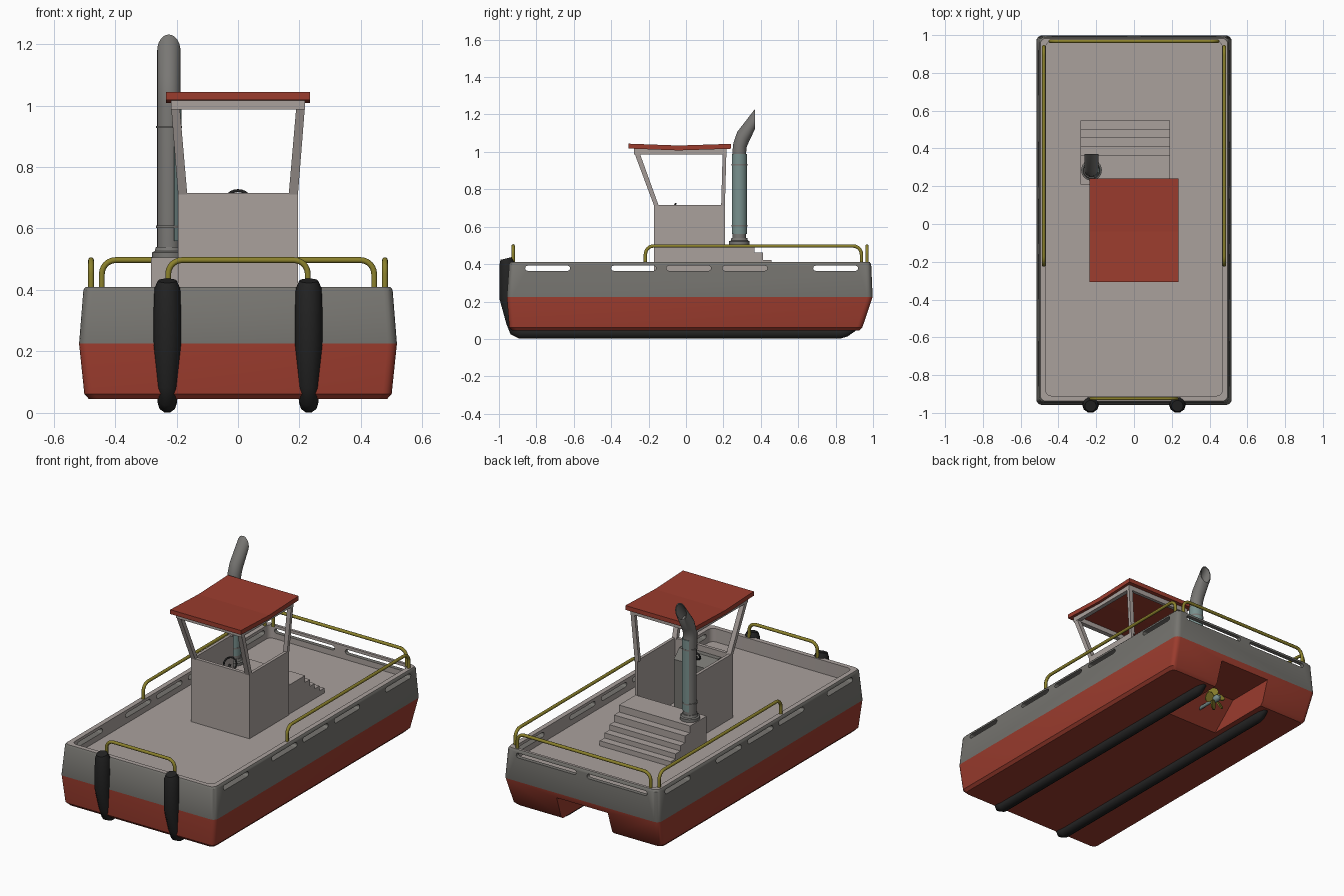
import bpy, bmesh, math
from mathutils import Vector

if "Cube" in bpy.data.objects:
    bpy.data.objects.remove(bpy.data.objects["Cube"])

def material(name, rgb):
    m = bpy.data.materials.new(name)
    m.diffuse_color = (*rgb, 1)
    m.use_nodes = True
    m.node_tree.nodes["Principled BSDF"].inputs["Base Color"].default_value = m.diffuse_color
    return m

RED = material("red_paint", (0.33, 0.045, 0.027))
GREY = material("hull_grey", (0.18, 0.175, 0.16))
DECK = material("deck_light_grey", (0.40, 0.355, 0.335))
BLACK = material("rubber_black", (0.017, 0.017, 0.017))
YELLOW = material("rail_yellow", (0.26, 0.22, 0.025))
STEEL = material("exhaust_grey", (0.19, 0.185, 0.175))
TEAL = material("heat_shield_teal", (0.19, 0.28, 0.27))

def finish(name, bm, mats, smooth=False):
    bmesh.ops.recalc_face_normals(bm, faces=bm.faces)
    me = bpy.data.meshes.new(name)
    bm.to_mesh(me)
    bm.free()
    ob = bpy.data.objects.new(name, me)
    bpy.context.collection.objects.link(ob)
    for m in mats:
        me.materials.append(m)
    bpy.ops.object.select_all(action='DESELECT')
    ob.select_set(True)
    bpy.context.view_layer.objects.active = ob
    if smooth:
        bpy.ops.object.shade_smooth_by_angle(angle=math.radians(35))
    return ob

def add_loft(bm, rings, index=None):
    """Skin closed rings; index gives the material of each band, then both caps."""
    vs = [[bm.verts.new(p) for p in r] for r in rings]
    n = len(vs[0])
    index = index or [0] * (len(vs) + 1)
    for k in range(len(vs) - 1):
        for i in range(n):
            j = (i + 1) % n
            f = bm.faces.new((vs[k][i], vs[k][j], vs[k + 1][j], vs[k + 1][i]))
            f.material_index = index[k]
    bm.faces.new(vs[0][::-1]).material_index = index[-2]
    bm.faces.new(vs[-1]).material_index = index[-1]

def loft(name, rings, mat, smooth=False):
    bm = bmesh.new()
    add_loft(bm, rings)
    return finish(name, bm, [mat], smooth)

def rect(x0, x1, y0, y1, z):
    return [(x0, y0, z), (x1, y0, z), (x1, y1, z), (x0, y1, z)]

def box(name, x0, x1, y0, y1, z0, z1, mat):
    return loft(name, [rect(x0, x1, y0, y1, z0), rect(x0, x1, y0, y1, z1)], mat)

def circle(c, u, v, n=24):
    c, u, v = Vector(c), Vector(u), Vector(v)
    return [c + u * math.cos(2 * math.pi * i / n) + v * math.sin(2 * math.pi * i / n) for i in range(n)]

def disc(x, y, z, r, n=24):
    return circle((x, y, z), (r, 0, 0), (0, r, 0), n)

def tube(name, pts, radius, mat, radii=None):
    cu = bpy.data.curves.new(name, 'CURVE')
    cu.dimensions = '3D'
    cu.bevel_depth, cu.bevel_resolution, cu.use_fill_caps = radius, 3, True
    sp = cu.splines.new('POLY')
    sp.points.add(len(pts) - 1)
    for i, p in enumerate(pts):
        sp.points[i].co = (*p, 1)
        sp.points[i].radius = radii[i] if radii else 1
    ob = bpy.data.objects.new(name, cu)
    bpy.context.collection.objects.link(ob)
    cu.materials.append(mat)
    bpy.ops.object.select_all(action='DESELECT')
    ob.select_set(True)
    bpy.context.view_layer.objects.active = ob
    bpy.ops.object.convert(target='MESH')
    bpy.ops.object.shade_smooth_by_angle(angle=math.radians(40))

# Hull with bulwark and sunken deck
def round_rect(hx, y0, y1, z, r=0.03, n=4):
    out = []
    for cx, cy, a in ((hx - r, y1 - r, 0), (r - hx, y1 - r, 90), (r - hx, y0 + r, 180), (hx - r, y0 + r, 270)):
        for i in range(n + 1):
            t = math.radians(a + 90 * i / n)
            out.append((cx + r * math.cos(t), cy + r * math.sin(t), z))
    return out

bm = bmesh.new()
add_loft(bm, [round_rect(0.485, -0.93, 0.925, 0.045), round_rect(0.50, -0.945, 0.943, 0.062),
              round_rect(0.517, -0.958, 0.998, 0.225), round_rect(0.503, -0.945, 0.99, 0.40),
              round_rect(0.496, -0.938, 0.983, 0.41), round_rect(0.467, -0.91, 0.967, 0.41),
              round_rect(0.467, -0.91, 0.967, 0.33)], [0, 0, 1, 1, 2, 2, 0, 2])
hull = finish("hull", bm, [RED, GREY, DECK], True)

def cut(bm, name, mats):
    cutter = finish(name, bm, mats)
    cutter.hide_render = True
    mod = hull.modifiers.new(name, 'BOOLEAN')
    mod.operation, mod.solver, mod.object = 'DIFFERENCE', 'EXACT', cutter
    bpy.context.view_layer.objects.active = hull
    bpy.ops.object.modifier_apply(modifier=name)
    bpy.data.objects.remove(cutter)

# Freeing ports along both sides and the stern
def slot(length, height, n=6):
    h = height / 2
    return [(s * (length / 2 - h) + h * math.cos(t), h * math.sin(t))
            for s, a in ((1, -90), (-1, 90)) for t in [math.radians(a + 180 * i / n) for i in range(n + 1)]]

bm = bmesh.new()
for y in (-0.74, -0.28, 0.015, 0.315, 0.80):
    for x0, x1 in ((-0.6, -0.44), (0.44, 0.6)):
        add_loft(bm, [[(x, y + a, 0.378 + b) for a, b in slot(0.24, 0.028)] for x in (x0, x1)])
for x in (-0.235, 0.235):
    add_loft(bm, [[(x + a, y, 0.378 + b) for a, b in slot(0.40, 0.028)] for y in (0.94, 1.1)])
for f in bm.faces:
    f.material_index = 1
cut(bm, "port_cutter", [RED, GREY, DECK])

# Propeller tunnel in the stern bottom
bm = bmesh.new()
add_loft(bm, [[(x, y, z) for y, z in ((0.52, -0.1), (1.1, -0.1), (1.1, 0.19), (0.68, 0.19), (0.52, 0.045))]
              for x in (-0.17, 0.17)])
cut(bm, "tunnel_cutter", [RED, GREY, DECK])

# Propeller: hub, shaft and twisted blades
loft("propeller_hub", [circle((0, y, 0.115), (r, 0, 0), (0, 0, r), 12)
                       for y, r in ((0.58, 0.01), (0.70, 0.01), (0.70, 0.02), (0.745, 0.02), (0.765, 0.008))], TEAL, True)
bm = bmesh.new()
for k in range(5):
    a = 2 * math.pi * k / 5
    u, t = Vector((math.cos(a), 0, math.sin(a))), Vector((-math.sin(a), 0, math.cos(a)))
    rings = []
    for r, w in ((0.015, 0.012), (0.04, 0.026), (0.058, 0.024), (0.068, 0.010)):
        c = Vector((0, 0.722, 0.115)) + u * r
        side, thick = t * w + Vector((0, w * 0.6, 0)), Vector((0, 0.003, 0)) - t * 0.002
        rings.append([c - side - thick, c + side - thick, c + side + thick, c - side + thick])
    add_loft(bm, rings)
finish("propeller_blades", bm, [YELLOW])

# Rubber push fenders running under the hull as skids
for s, side in ((-1, "left"), (1, "right")):
    x = 0.23 * s
    tube(side + "_fender_skid",
         [(x, -0.963, 0.43), (x, -0.957, 0.405), (x, -0.955, 0.32), (x, -0.955, 0.22), (x, -0.928, 0.09),
          (x, -0.915, 0.045), (x, -0.885, 0.031), (x, 0.82, 0.031), (x, 0.855, 0.038), (x, 0.90, 0.06)],
         0.031, BLACK, [1.0, 1.35, 1.45, 1.45, 1.15, 1.05, 1, 1, 0.9, 0.6])

# Rails: a bent hoop between two points
def rail(name, a, b, top=0.497, r=0.045):
    a, b = Vector(a), Vector(b)
    d, up, pts = (b - a).normalized(), Vector((0, 0, 1)), [a]
    arc = [math.radians(90 * i / 6) for i in range(7)]
    pts += [Vector((a.x, a.y, top - r)) + d * (r - r * math.cos(t)) + up * r * math.sin(t) for t in arc]
    pts += [Vector((b.x, b.y, top - r)) - d * (r - r * math.cos(t)) + up * r * math.sin(t) for t in arc[::-1]]
    tube(name, pts + [b], 0.0095, YELLOW)

rail("bow_rail", (-0.227, -0.924, 0.40), (0.227, -0.924, 0.40))
rail("stern_rail", (-0.443, 0.968, 0.40), (0.443, 0.968, 0.40))
for s, side in ((-1, "left"), (1, "right")):
    rail(side + "_rail", (0.478 * s, -0.217, 0.40), (0.478 * s, 0.938, 0.40))

# Wheelhouse: three walls, open at the back
box("cabin_front_wall", -0.195, 0.195, -0.17, -0.15, 0.325, 0.715, DECK)
for s, side in ((-1, "left"), (1, "right")):
    def sx(a, b):
        return sorted((a * s, b * s))
    box("cabin_%s_wall" % side, *sx(0.177, 0.195), -0.15, 0.208, 0.325, 0.715, DECK)
    # Window posts leaning outwards
    loft("front_post_" + side, [rect(*sx(0.165, 0.195), -0.17, -0.145, 0.71), rect(*sx(0.19, 0.218), -0.278, -0.25, 1.0)], DECK)
    loft("rear_post_" + side, [rect(*sx(0.168, 0.195), 0.188, 0.208, 0.71), rect(*sx(0.192, 0.218), 0.196, 0.216, 1.0)], DECK)
    box("roof_beam_" + side, *sx(0.192, 0.218), -0.25, 0.196, 0.987, 1.018, DECK)
box("roof_beam_front", -0.218, 0.218, -0.278, -0.25, 0.987, 1.018, DECK)
box("roof_beam_rear", -0.218, 0.218, 0.196, 0.216, 0.987, 1.018, DECK)

# Roof with a shallow fold in the middle
loft("roof", [[(-0.235, y, z), (0.235, y, z), (0.235, y, z + 0.026), (-0.235, y, z + 0.026)]
              for y, z in ((-0.308, 1.018), (-0.04, 1.008), (0.24, 1.017))], RED)

# Helm console and steering wheel
loft("helm_console", [rect(-0.13, 0.13, -0.15, -0.07, 0.33), rect(-0.13, 0.13, -0.15, -0.07, 0.63),
                      rect(-0.13, 0.13, -0.15, -0.12, 0.68)], GREY)
ring = circle((0, -0.075, 0.69), (0.04, 0, 0), (0, 0.02, 0.033), 20)
tube("steering_wheel", ring + ring[:1], 0.005, BLACK)
tube("steering_column", [(0, -0.11, 0.65), (0, -0.075, 0.69)], 0.007, BLACK)

# Stepped engine casing
prof = [(0.208, 0.325), (0.208, 0.505)]
for y, z, z2 in ((0.365, 0.505, 0.463), (0.412, 0.463, 0.422), (0.457, 0.422, 0.39), (0.503, 0.39, 0.36), (0.548, 0.36, 0.325)):
    prof += [(y, z), (y, z2)]
loft("engine_casing_steps", [[(x, y, z) for y, z in prof] for x in (-0.283, 0.19)], DECK)

# Exhaust stack with bent, open mouth
X, Y = -0.225, 0.285
loft("exhaust_flange", [disc(X, Y, z, r) for z, r in ((0.50, 0.055), (0.522, 0.055), (0.526, 0.046), (0.54, 0.042))], STEEL, True)
path = [(0.285, 0.53, 0.037, 0), (0.285, 1.0, 0.037, 0), (0.288, 1.035, 0.035, -0.012), (0.305, 1.08, 0.031, -0.027),
        (0.37, 1.178, 0, -0.053)]
rings = [circle((X, y, z), (0.038, 0, 0), (0, vy, vz)) for y, z, vy, vz in path]
rings += [circle((X, 0.37, 1.178), (0.033, 0, 0), (0, 0, -0.047)), circle((X, 0.318, 1.10), (0.032, 0, 0), (0, 0.02, -0.03))]
loft("exhaust_pipe", rings, STEEL, True)
for i, z in enumerate((0.605, 0.93)):
    loft("clamp_band_%d" % (i + 1), [disc(X, Y, z + d, 0.0425) for d in (-0.004, 0.004)], STEEL, True)

# Curved heat shield on the inboard side of the stack
arc = [math.radians(-65 + 185 * i / 14) for i in range(15)]
shell = [(r * math.cos(t), r * math.sin(t)) for r, ts in ((0.042, arc), (0.0385, arc[::-1])) for t in ts]
loft("heat_shield", [[(X + a, Y + b, z) for a, b in shell] for z in (0.56, 0.99)], TEAL, True)
